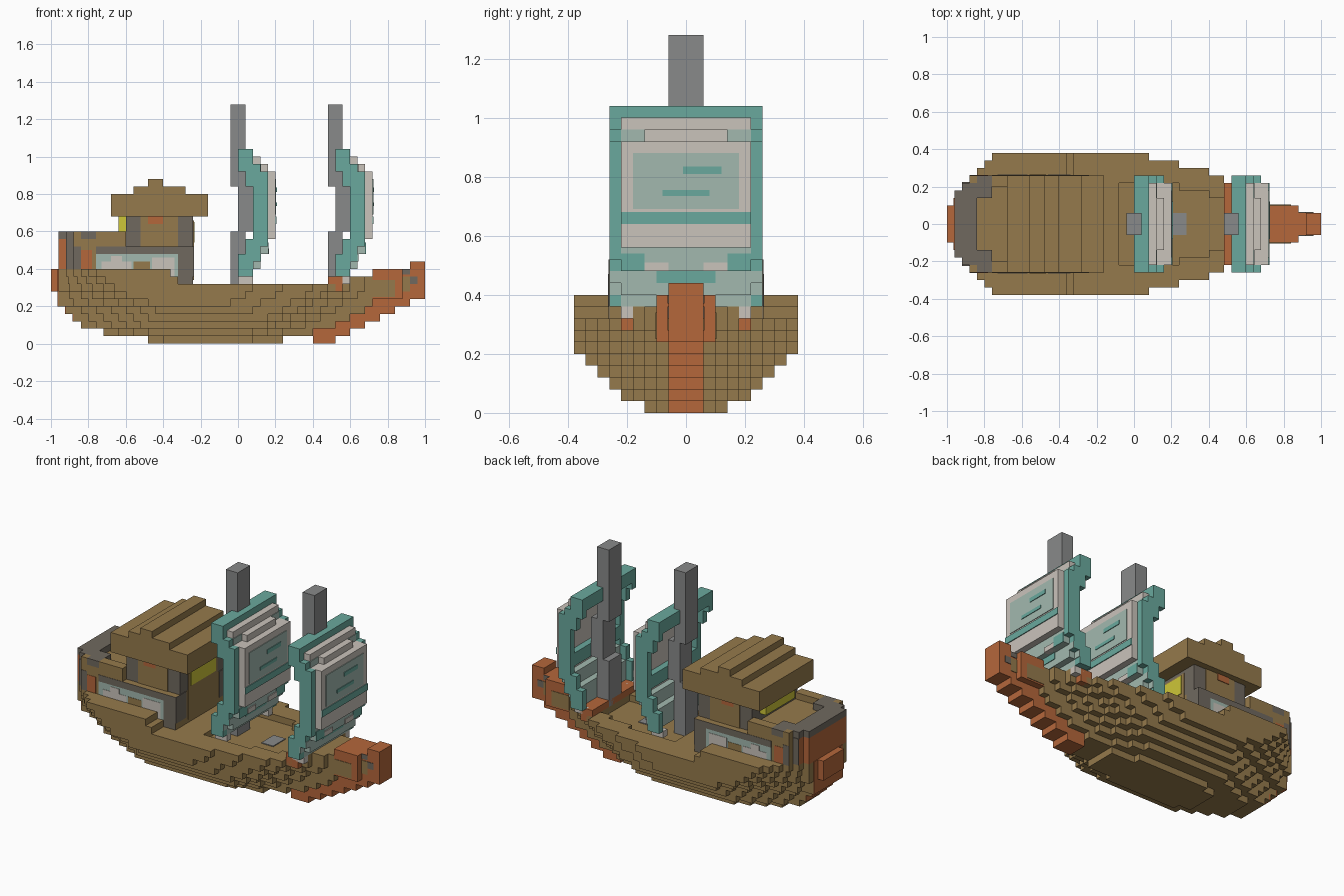
import bpy, bmesh

cube = bpy.data.objects.get("Cube")
if cube:
    bpy.data.objects.remove(cube, do_unlink=True)


def lin(c):
    c /= 255
    return c / 12.92 if c < 0.04045 else ((c + 0.055) / 1.055) ** 2.4


def material(name, r, g, b):
    m = bpy.data.materials.new(name)
    col = (lin(r), lin(g), lin(b), 1)
    m.diffuse_color = col
    m.use_nodes = True
    bsdf = next(n for n in m.node_tree.nodes if n.type == 'BSDF_PRINCIPLED')
    bsdf.inputs["Base Color"].default_value = col
    return m


BROWN = material("plank_brown", 149, 122, 76)
ORANGE = material("rust_orange", 181, 103, 59)
TEAL = material("teal", 106, 169, 157)
WHITE = material("sail_white", 202, 195, 187)
AQUA = material("pale_aqua", 162, 185, 175)
GRAY = material("mast_gray", 137, 138, 138)
DARK = material("cabin_gray", 112, 105, 95)
YELLOW = material("lamp_yellow", 206, 198, 56)


def part(name, mat, boxes):
    """One object made of boxes given as (x0, x1, y0, y1, z0, z1)."""
    bm = bmesh.new()
    for x0, x1, y0, y1, z0, z1 in boxes:
        r = bmesh.ops.create_cube(bm, size=1)
        for v in r["verts"]:
            v.co = ((x0 + x1) / 2 + v.co.x * (x1 - x0),
                    (y0 + y1) / 2 + v.co.y * (y1 - y0),
                    (z0 + z1) / 2 + v.co.z * (z1 - z0))
    me = bpy.data.meshes.new(name)
    bm.to_mesh(me)
    bm.free()
    me.materials.append(mat)
    ob = bpy.data.objects.new(name, me)
    bpy.context.collection.objects.link(ob)
    return ob


def mid(x0, x1, w, z0, z1):
    return (x0, x1, -w, w, z0, z1)


def pair(x0, x1, y0, y1, z0, z1):
    return [(x0, x1, y0, y1, z0, z1), (x0, x1, -y1, -y0, z0, z1)]


# Hull: stacked plank layers (stern x, bow x, half width, stern half width, stern taper)
V = 0.04
LAYERS = [(-.48, .24, .14, .10, 2), (-.72, .40, .22, .10, 2), (-.84, .52, .26, .10, 2),
          (-.88, .60, .30, .10, 2), (-.92, .68, .34, .10, 2), (-.96, .72, .38, .14, 2),
          (-.96, .80, .38, .14, 1.5)]
BOW = [(.10, 0), (.14, .16), (.18, .24), (.22, .32), (.26, .36), (.30, .44), (.34, .60), (.38, .76)]
hull = []
for i, (xs, xb, wmax, ws, taper) in enumerate(LAYERS):
    for w, cut in BOW:
        if w <= wmax:
            hull.append(mid(xs + max(0, w - ws) * taper, min(xb - cut, .72), w, i * V, (i + 1) * V))
part("hull", BROWN, hull)

# Main deck border around a sunken well, and the raised aft deck
deck = [mid(-.36, -.08, .22, .28, .32)]
prev = -.36
for w, cut in reversed(BOW):
    end = min(.84 - cut, .72)
    deck += pair(prev, end, min(.22, w - .12) if w > .24 else 0, w, .28, .32)
    prev = end
part("main_deck", BROWN, deck)
aft = []
for z, taper in ((.28, 1.5), (.32, 1.25), (.36, 1)):
    aft += [mid(-.96 + V * k * taper, -.36, .18 + V * k, z, z + V) for k in range(6)]
part("aft_deck", BROWN, aft)
part("aft_step", BROWN, pair(-.36, -.32, .26, .38, .32, .36))
part("hatch_cover", GRAY, [mid(.20, .28, .06, .28, .285)])

# Orange stem and keel rising to the bow
part("stem", ORANGE, [mid(.40, .52, .06, 0, .04), mid(.38, .60, .06, .04, .08),
     mid(.48, .68, .06, .08, .12), mid(.56, .76, .06, .12, .16),
     mid(.60, .84, .06, .16, .20), mid(.70, .92, .06, .20, .24),
     mid(.86, 1.0, .06, .24, .40), mid(.92, 1.0, .06, .40, .44),
     mid(.72, .88, .10, .24, .40)])
part("fore_deck", BROWN, [mid(.56, .60, .18, .32, .36), mid(.60, .68, .14, .32, .36),
     mid(.68, .72, .10, .32, .36)])
part("fore_beam", ORANGE, [mid(.48, .56, .22, .28, .36)])
part("bow_studs", DARK, pair(.92, .96, .06, .063, .32, .36) + pair(.88, .92, .06, .063, .37, .40))
part("bow_patches", BROWN, pair(.72, .84, .10, .103, .25, .34) + pair(.88, .92, .06, .063, .28, .36))

# Orange stern panels, stepping in towards the keel
part("sternpost", ORANGE, [mid(-1.0, -.94, .10, .28, .40), mid(-.964, -.95, .14, .20, .40),
     mid(-.924, -.90, .10, .16, .20), mid(-.884, -.87, .10, .12, .16)])

# Aft cabin with rounded stern
part("aft_cabin", BROWN, [mid(-.84, -.60, .26, .36, .56), mid(-.76, -.24, .26, .32, .52)])
part("stern_wall", ORANGE, [mid(-.96, -.84, .18, .40, .56), mid(-.92, -.84, .22, .40, .56)])
part("stern_rim", DARK, [mid(-.96, -.84, .18, .56, .60), mid(-.92, -.84, .22, .56, .60)] +
     pair(-.84, -.76, .14, .26, .56, .60))
part("cabin_rail", BROWN, pair(-.76, -.60, .20, .26, .56, .60) + pair(-.88, -.84, .22, .26, .40, .60))
part("stern_posts", DARK, pair(-.92, -.88, .22, .224, .40, .56) + pair(-.88, -.84, .26, .262, .40, .52))
part("stern_panels", ORANGE, pair(-.84, -.78, .26, .262, .40, .50))

# Cabin sides: windows, band and corner posts
part("cabin_band", DARK, pair(-.76, -.24, .26, .262, .48, .52) + pair(-.32, -.24, .26, .262, .32, .48))
part("cabin_windows", AQUA, pair(-.76, -.32, .26, .262, .34, .48))
part("window_glints", WHITE, pair(-.73, -.57, .262, .264, .40, .44) +
     pair(-.46, -.34, .262, .264, .36, .46) + pair(-.68, -.62, .262, .264, .44, .47))
part("window_patches", BROWN, pair(-.56, -.47, .262, .264, .40, .44))
part("cabin_front_posts", DARK, pair(-.24, -.236, .16, .26, .36, .52))

# Wheelhouse and stepped roof
part("wheelhouse", DARK, [mid(-.60, -.24, .22, .52, .68)])
part("wheelhouse_panels", BROWN, pair(-.52, -.32, .22, .224, .52, .68) + [mid(-.24, -.236, .14, .34, .66)])
part("wheelhouse_trim", ORANGE, pair(-.48, -.40, .224, .228, .64, .68))
part("rear_lamp", YELLOW, [mid(-.64, -.60, .14, .60, .68)])
part("front_lamp", YELLOW, [mid(-.236, -.232, .12, .54, .65)])
part("roof", BROWN, [mid(-.68, -.16, .26, .68, .80), mid(-.56, -.28, .26, .80, .84),
     mid(-.48, -.40, .26, .84, .88)])

# Sail side profile: z0, z1, frame back, frame front, cloth front
ROWS = [(.36, .40, 0, .08, .08), (.40, .44, 0, .08, .12), (.44, .48, 0, .12, .12),
        (.48, .52, .04, .12, .16), (.52, .56, .04, .16, .16), (.56, .84, .08, .16, .20),
        (.84, .92, .04, .16, .20), (.92, .96, 0, .12, .16), (.96, 1.0, 0, .08, .12)]


def rig(name, x):
    part(name + "_mast", GRAY, [mid(x - .04, x + .04, .06, .28, .60),
         mid(x, x + .08, .06, .60, .84), mid(x - .04, x + .04, .06, .84, 1.28)])
    frame, cloth, lower = [], [], []
    for z0, z1, b, f, c in ROWS:
        frame += pair(x + b, x + f, .22, .26, z0, z1)
        if z0 >= .56:
            w = .14 if z0 == .92 else .22
            cloth.append(mid(x + max(c - .08, .04), x + c, w, z0, z1))
            if w < .2:
                cloth.append(mid(x + .06, x + .12, .22, z0, z1))
        else:
            lower.append(mid(x + max(c - .08, .04), x + c, .22, z0, z1))
    # Yards across the frame
    frame += [mid(x, x + .08, .26, 1.0, 1.04), mid(x, x + .06, .22, .96, 1.0),
              mid(x + .08, x + .12, .22, .60, .68)]
    part(name + "_sail_frame", TEAL, frame)
    part(name + "_sail_cloth", WHITE, cloth + pair(x, x + .08, .18, .22, .32, .36) +
         pair(x + .12, x + .165, .06, .14, .48, .51))
    # Lower cloth with pale corners over the frame feet
    part(name + "_sail_foot", AQUA, lower + pair(x + .08, x + .084, .22, .26, .40, .44) +
         pair(x + .12, x + .124, .22, .26, .44, .48))
    # Painted cloth bands
    part(name + "_sail_panel", AQUA, [mid(x + .20, x + .204, .18, .69, .88)] +
         pair(x + .12, x + .124, .14, .22, .92, .96))
    part(name + "_sail_stripe", TEAL, [mid(x + .20, x + .205, .22, .64, .68),
         mid(x + .204, x + .208, .08, .735, .755), (x + .204, x + .208, -.01, .12, .81, .835),
         mid(x + .12, x + .124, .10, .44, .48)] +
         pair(x + .16, x + .164, .14, .22, .48, .54))


rig("main", 0)
rig("fore", .52)
